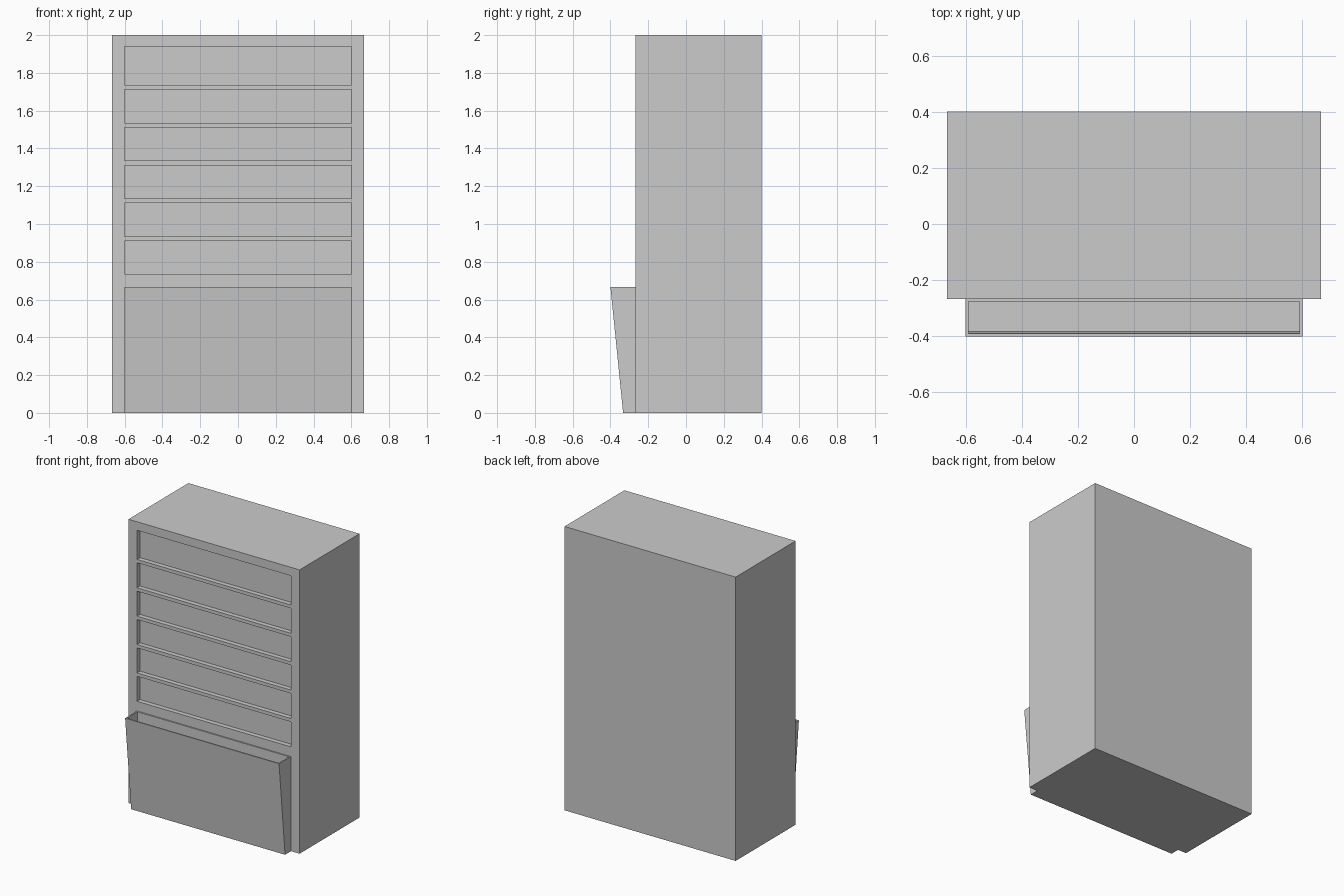
import bpy, bmesh
from mathutils import Vector

if "Cube" in bpy.data.objects:
    bpy.data.objects.remove(bpy.data.objects["Cube"])


def finish(bm, name):
    bmesh.ops.recalc_face_normals(bm, faces=bm.faces)
    mesh = bpy.data.meshes.new(name)
    bm.to_mesh(mesh)
    bm.free()
    obj = bpy.data.objects.new(name, mesh)
    bpy.context.collection.objects.link(obj)
    return obj


def prism(profile, half_width):
    """Side profile of (y, z) points, extruded across x."""
    bm = bmesh.new()
    left, right = [[bm.verts.new((x, y, z)) for y, z in profile]
                   for x in (-half_width, half_width)]
    bm.faces.new(left)
    bm.faces.new(right[::-1])
    for i in range(len(profile)):
        j = (i + 1) % len(profile)
        bm.faces.new((left[i], right[i], right[j], left[j]))
    bmesh.ops.recalc_face_normals(bm, faces=bm.faces)
    return bm


FRONT, SLOT_HALF = -0.267, 0.6

# Cabinet body with six shallow recessed panels on the front
bm = prism([(FRONT, 0), (0.4, 0), (0.4, 2), (FRONT, 2)], 0.667)
slots = [(0.735 + 0.2 * i, 0.911 + 0.2 * i) for i in range(5)] + [(1.735, 1.94)]
cuts = [((x, 0, 0), (1, 0, 0)) for x in (-SLOT_HALF, SLOT_HALF)]
cuts += [((0, 0, z), (0, 0, 1)) for slot in slots for z in slot]
for co, normal in cuts:
    bmesh.ops.bisect_plane(bm, geom=bm.verts[:] + bm.edges[:] + bm.faces[:],
                           plane_co=co, plane_no=normal)
bm.normal_update()
panels = []
for f in bm.faces:
    c = f.calc_center_median()
    if f.normal.y < -0.9 and abs(c.x) < SLOT_HALF and any(a < c.z < b for a, b in slots):
        panels.append(f)
bmesh.ops.inset_individual(bm, faces=panels, thickness=0, depth=-0.033)
finish(bm, "cabinet_body")

# Tapered front bin with a shallow open tray in its top
bm = prism([(FRONT, 0), (-0.333, 0), (-0.4, 0.667), (FRONT, 0.667)], SLOT_HALF)
bm.normal_update()
top = max(bm.faces, key=lambda f: f.calc_center_median().z)
bmesh.ops.inset_individual(bm, faces=[top], thickness=0.0133, depth=0)
bmesh.ops.inset_individual(bm, faces=[top], thickness=0, depth=-0.067)
for v in top.verts:
    if v.co.y < -0.35:
        v.co += Vector((0, 0.007, 0))
finish(bm, "front_bin")
